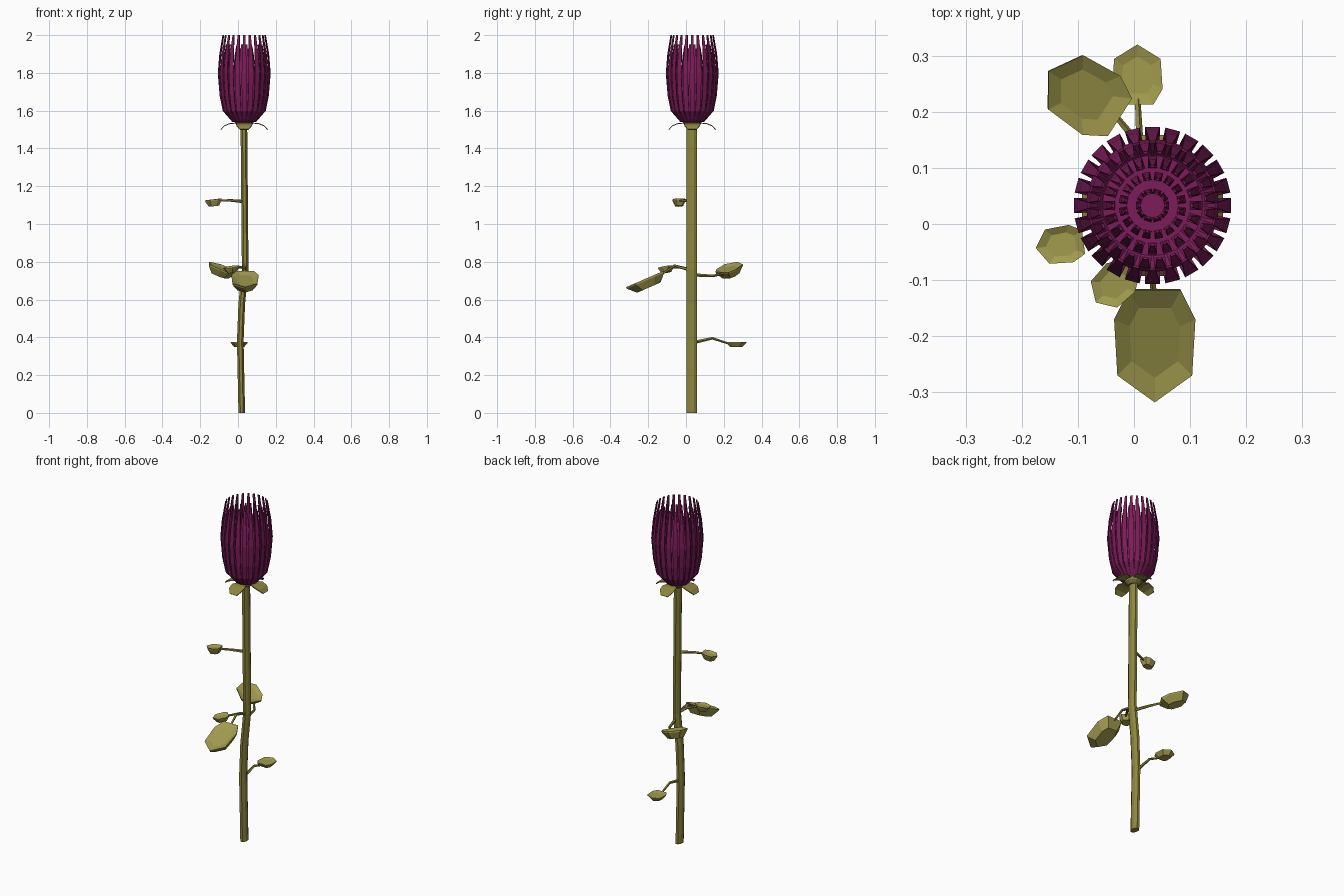
import bpy
from math import sin, cos, pi
from mathutils import Vector

if "Cube" in bpy.data.objects:
    bpy.data.objects.remove(bpy.data.objects["Cube"])


def material(name, rgb):
    m = bpy.data.materials.new(name)
    m.diffuse_color = (*rgb, 1)
    m.use_nodes = True
    m.node_tree.nodes["Principled BSDF"].inputs["Base Color"].default_value = m.diffuse_color
    return m


GREEN = material("olive", (0.27, 0.24, 0.045))
LEAF = material("leaf_olive", (0.36, 0.33, 0.075))
PURPLE = material("magenta", (0.2, 0.012, 0.1))
CX, CY = 0.033, 0.033
UP = Vector((0, 0, 1))


def make(name, verts, faces, mat, thick=0):
    me = bpy.data.meshes.new(name)
    me.from_pydata([tuple(v) for v in verts], [], faces)
    me.materials.append(mat)
    ob = bpy.data.objects.new(name, me)
    bpy.context.collection.objects.link(ob)
    if thick:
        mod = ob.modifiers.new("thickness", 'SOLIDIFY')
        mod.thickness = thick
        mod.offset = 0
    return ob


def loft(name, rings, mat):
    """Skin equal-sized closed rings and cap both ends."""
    n = len(rings[0])
    verts = [v for r in rings for v in r]
    faces = [(i * n + k, i * n + (k + 1) % n, (i + 1) * n + (k + 1) % n, (i + 1) * n + k)
             for i in range(len(rings) - 1) for k in range(n)]
    faces += [tuple(range(n))[::-1], tuple((len(rings) - 1) * n + k for k in range(n))]
    return make(name, verts, faces, mat)


def level_ring(x, y, z, rx, ry, n):
    return [Vector((x + rx * cos(2 * pi * (k + .5) / n), y + ry * sin(2 * pi * (k + .5) / n), z))
            for k in range(n)]


# Bent main stem
stem = [(0.02, 0), (0.012, 0.38), (0.02, 0.58), (0.038, 0.76), (0.036, 1.0), (0.031, 1.53)]
loft("stem", [level_ring(x, 0.031, z, 0.019, 0.03, 8) for x, z in stem], GREEN)

# Receptacle under the flower
loft("receptacle", [level_ring(CX, CY, z, r, r, 12) for z, r in
                    [(1.51, 0.025), (1.525, 0.045), (1.54, 0.05)]], GREEN)


def radial_strips(name, count, profile, mat, thick, phase=0.0):
    """Petals around the flower axis; profile rows are radius, z, width."""
    verts, faces = [], []
    for i in range(count):
        a = 2 * pi * (i + phase) / count
        out, side = Vector((cos(a), sin(a), 0)), Vector((-sin(a), cos(a), 0))
        b = len(verts)
        for r, z, w in profile:
            p = Vector((CX, CY, z)) + out * r
            verts += [p - side * w / 2, p + side * w / 2]
        faces += [(b + 2 * j, b + 2 * j + 1, b + 2 * j + 3, b + 2 * j + 2)
                  for j in range(len(profile) - 1)]
    return make(name, verts, faces, mat, thick)


# Four drooping sepals
radial_strips("sepals", 4, [(0.03, 1.535, 0.04), (0.075, 1.532, 0.085),
                            (0.105, 1.52, 0.08), (0.124, 1.5, 0.045)], GREEN, 0.005)

# Flower cup and nested rings of petals
loft("flower_cup", [level_ring(CX, CY, z, r, r, 24) for z, r in
                    [(1.535, 0.045), (1.55, 0.065), (1.575, 0.088), (1.59, 0.09)]], PURPLE)
rings = [(24, 1.0, 2.0, 0), (24, 0.84, 1.95, .5), (20, 0.62, 1.93, 0),
         (16, 0.42, 1.91, .5), (10, 0.2, 1.89, 0)]
for n, s, top, phase in rings:
    h = top - 1.54
    shape = [(0.06, 0, 0.014), (0.112, 0.13, 0.025), (0.128, 0.3, 0.026),
             (0.138, 0.56, 0.027), (0.13, 0.78, 0.021), (0.113, 1.0, 0.011)]
    rows = [(r * s, 1.54 + t * h, w * max(s, 0.55)) for r, t, w in shape]
    radial_strips("petal_ring", n, rows, PURPLE, 0.004, phase)


def twig(name, pts, r=0.006):
    pts = [Vector(p) for p in pts]
    out = []
    for i, p in enumerate(pts):
        d = (pts[min(i + 1, len(pts) - 1)] - pts[max(i - 1, 0)]).normalized()
        s = d.cross(UP).normalized()
        n = s.cross(d)
        rr = r * (1.5 - 0.6 * i / (len(pts) - 1))
        out.append([p + rr * (s * cos(2 * pi * k / 5) + n * sin(2 * pi * k / 5)) for k in range(5)])
    loft(name, out, GREEN)


def leaf(name, base, tip, width, depth):
    """Shallow faceted bowl: sunken top panel, rim and narrower underside."""
    base, tip = Vector(base), Vector(tip)
    u = tip - base
    v = u.cross(UP).normalized()
    n = v.cross(u).normalized()
    half = [(0, .32), (.26, .5), (.76, .46)]
    outline = half + [(1, 0)] + [(t, -w) for t, w in reversed(half)]

    def ring(scale, drop):
        return [base + u * (.48 + (t - .48) * scale) + v * (w * scale * width) - n * drop
                for t, w in outline]
    loft(name, [ring(.62, depth * .22), ring(1, 0), ring(.98, depth * .2), ring(.62, depth)], LEAF)


# name, twig start, twig middle, leaf base, leaf tip, width, depth
leaves = [
    ("lower_back", (0.012, 0.05, 0.375), (0.01, 0.14, 0.395), (0.006, 0.213, 0.375),
     (0.006, 0.32, 0.375), 0.09, 0.025),
    ("middle_back", (0.035, 0.05, 0.73), (0.01, 0.14, 0.725), (-0.025, 0.19, 0.745),
     (-0.152, 0.272, 0.80), 0.125, 0.045),
    ("large_front", (0.037, 0.01, 0.76), (0.03, -0.06, 0.78), (0.037, -0.118, 0.752),
     (0.037, -0.318, 0.665), 0.145, 0.05),
    ("small_front", (0.035, 0.015, 0.76), (0.02, -0.03, 0.77), (-0.008, -0.08, 0.78),
     (-0.068, -0.14, 0.765), 0.072, 0.03),
    ("upper_left", (0.02, 0.02, 1.12), (-0.04, -0.01, 1.125), (-0.09, -0.032, 1.135),
     (-0.175, -0.043, 1.125), 0.067, 0.036),
]
for name, start, mid, base, tip, w, d in leaves:
    inner = Vector(base).lerp(Vector(tip), 0.1) - UP * d * 0.3
    twig(name + "_twig", [start, mid, inner])
    leaf(name + "_leaf", base, tip, w, d)
